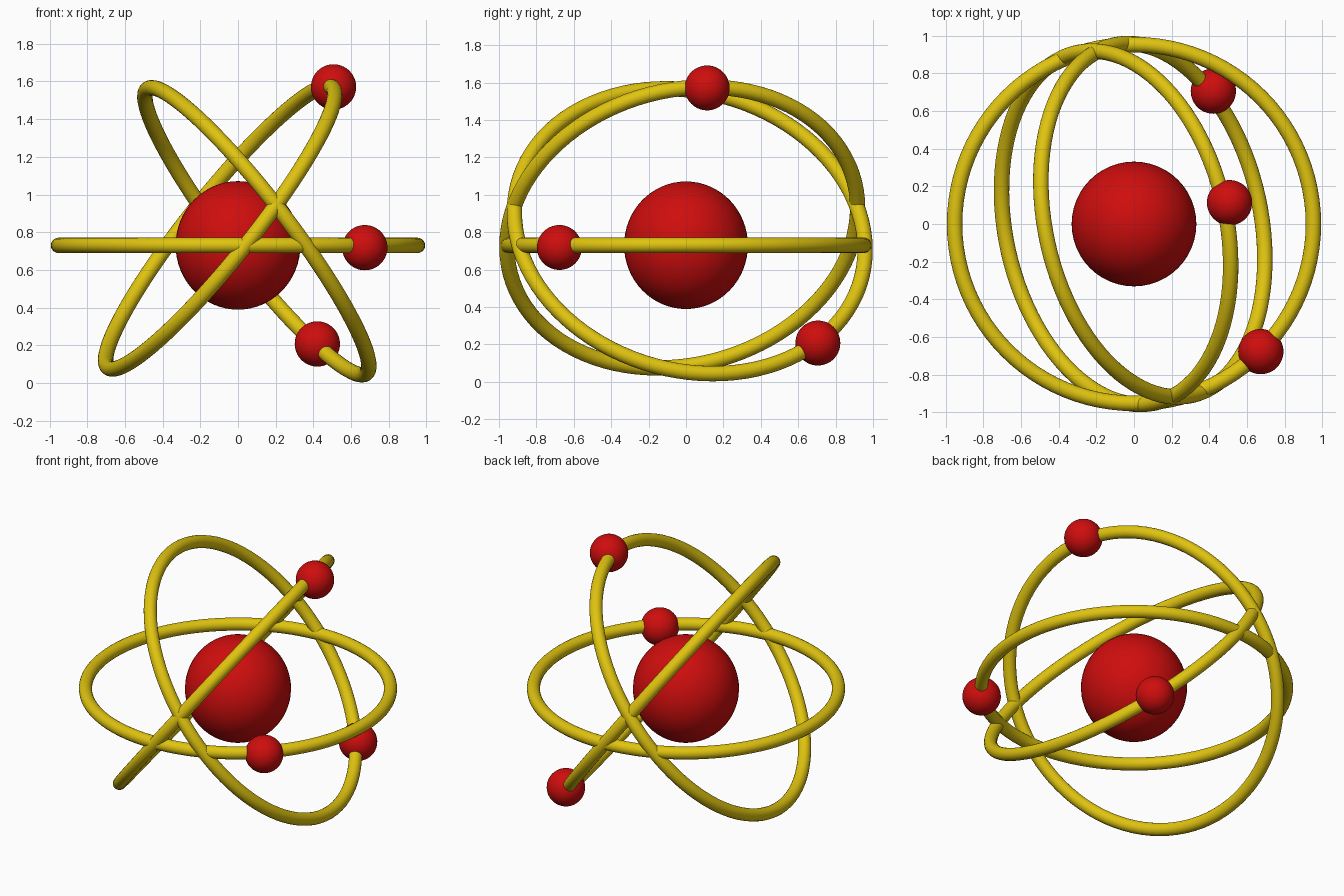
import bpy
from mathutils import Matrix, Vector

cube = bpy.data.objects.get("Cube")
if cube:
    bpy.data.objects.remove(cube, do_unlink=True)


def material(name, rgb):
    mat = bpy.data.materials.new(name)
    mat.use_nodes = True
    mat.diffuse_color = (*rgb, 1)
    mat.node_tree.nodes["Principled BSDF"].inputs["Base Color"].default_value = (*rgb, 1)
    return mat


red = material("red", (0.62, 0.004, 0.004))
yellow = material("yellow", (0.74, 0.55, 0.005))


def finish(name, mat):
    obj = bpy.context.object
    obj.name = name
    obj.data.materials.append(mat)
    bpy.ops.object.shade_smooth()
    return obj


def ball(name, radius, centre, stretch=1.0):
    bpy.ops.mesh.primitive_uv_sphere_add(segments=48, ring_count=32, radius=radius, location=centre)
    finish(name, red).scale.z = stretch


def ring(name, centre, along, front):
    """Torus whose plane holds the directions along and front."""
    bpy.ops.mesh.primitive_torus_add(major_radius=0.952, minor_radius=0.041,
                                     major_segments=96, minor_segments=20)
    obj = finish(name, yellow)
    u = Vector(along).normalized()
    w = u.cross(Vector(front)).normalized()
    v = w.cross(u)
    obj.matrix_world = Matrix.Translation(centre) @ Matrix((u, v, w)).transposed().to_4x4()


# Core
ball("nucleus", 0.331, (0, 0, 0.73), 1.03)

# Orbits: one level, two steep ones leaning opposite ways
ring("level_orbit", (0, 0, 0.73), (1, 0, 0), (0, -1, 0))
ring("right_leaning_orbit", (0.1, 0.02, 0.805), (0.609, 0, -0.793), (0.131, -0.937, 0.1))
ring("left_leaning_orbit", (-0.095, -0.02, 0.825), (0.624, 0, 0.781), (0.129, -0.937, -0.103))

# One small ball riding on each orbit
ball("level_electron", 0.12, (0.673, -0.677, 0.718))
ball("low_electron", 0.12, (0.421, 0.705, 0.207))
ball("high_electron", 0.12, (0.507, 0.113, 1.571))
